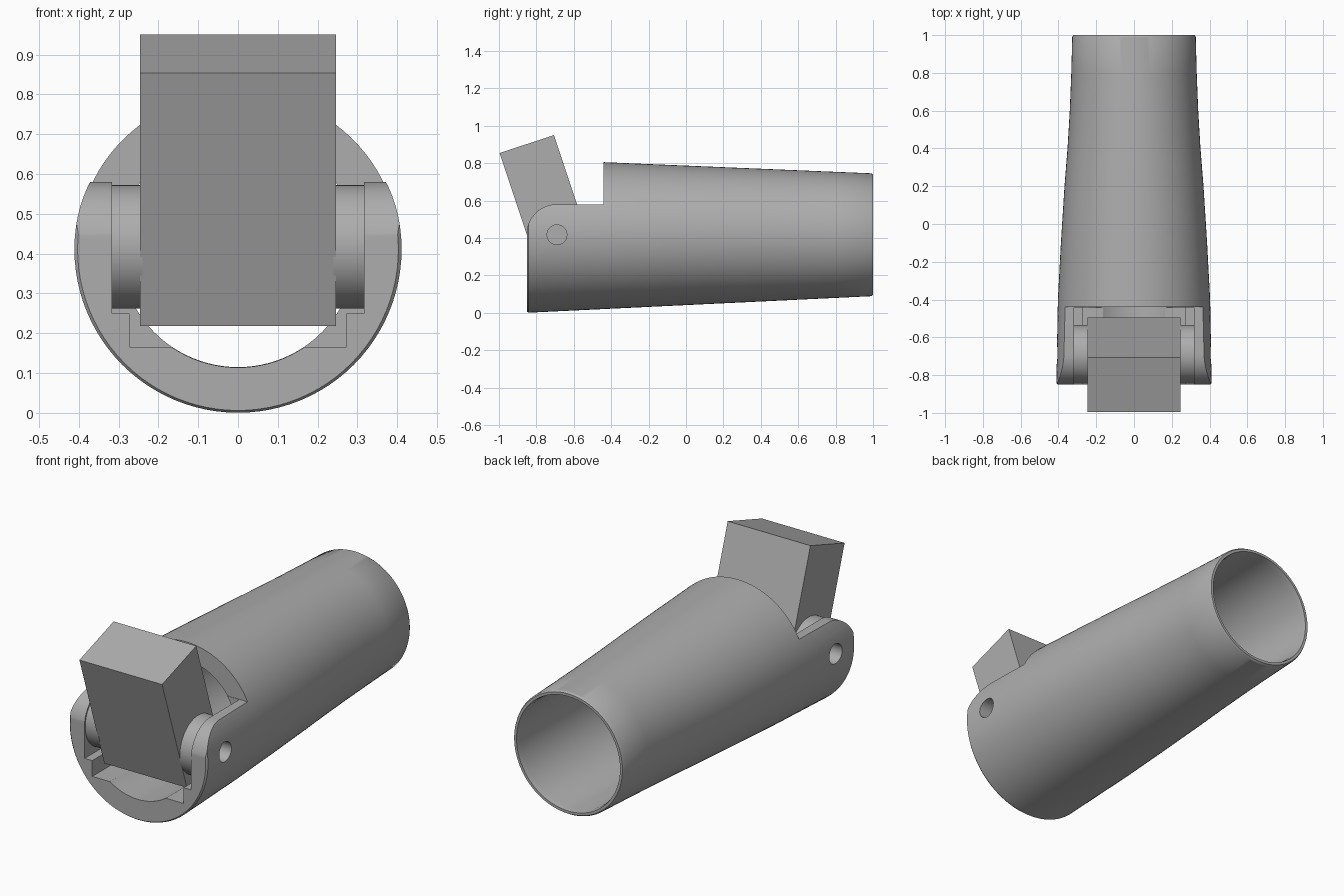
import bpy, bmesh
from math import sin, cos, pi, radians
from mathutils import Matrix, Vector

if "Cube" in bpy.data.objects:
    bpy.data.objects.remove(bpy.data.objects["Cube"], do_unlink=True)

grey = bpy.data.materials.new("plain grey")
grey.use_nodes = True
colour = (0.42, 0.42, 0.42, 1)
grey.diffuse_color = colour
grey.node_tree.nodes["Principled BSDF"].inputs["Base Color"].default_value = colour

PIVOT_Y, PIVOT_Z = -0.69, 0.417
FRONT, BACK, NOTCH = -0.85, 1.0, -0.44


def finish(bm, name):
    bmesh.ops.recalc_face_normals(bm, faces=bm.faces)
    mesh = bpy.data.meshes.new(name)
    bm.to_mesh(mesh)
    bm.free()
    mesh.materials.append(grey)
    obj = bpy.data.objects.new(name, mesh)
    bpy.context.collection.objects.link(obj)
    return obj


def prism(name, outline, x0, x1):
    """Extrude a (y, z) outline along x."""
    bm = bmesh.new()
    face = bm.faces.new([bm.verts.new((x0, y, z)) for y, z in outline])
    ext = bmesh.ops.extrude_face_region(bm, geom=[face])
    moved = [g for g in ext["geom"] if isinstance(g, bmesh.types.BMVert)]
    bmesh.ops.translate(bm, verts=moved, vec=(x1 - x0, 0, 0))
    return finish(bm, name)


def disc(radius, sides=64):
    return [(PIVOT_Y + radius * cos(2 * pi * i / sides),
             PIVOT_Z + radius * sin(2 * pi * i / sides)) for i in range(sides)]


def box(name, hx, y0, y1, z0, z1):
    return prism(name, [(y0, z0), (y1, z0), (y1, z1), (y0, z1)], -hx, hx)


def cut(obj, cutters):
    bpy.context.view_layer.objects.active = obj
    for cutter in cutters:
        mod = obj.modifiers.new("cut", "BOOLEAN")
        mod.operation = "DIFFERENCE"
        mod.solver = "EXACT"
        mod.object = cutter
        bpy.ops.object.modifier_apply(modifier=mod.name)


def smooth(obj, angle=30):
    bpy.ops.object.select_all(action="DESELECT")
    obj.select_set(True)
    bpy.context.view_layer.objects.active = obj
    bpy.ops.object.shade_smooth_by_angle(angle=radians(angle))


# Hollow tapered sleeve: outer rings front to back, then the bore back to front
stations = [(FRONT, .403), (FRONT + .008, .411), (-.4, .403), (-.1, .387), (.2, .368),
            (.4, .352), (.6, .340), (.8, .332), (.99, .327), (BACK, .322)]
rings = []
for y, w in stations:
    t = (y - FRONT) / (BACK - FRONT)
    h = .411 - .083 * t
    if y in (FRONT, BACK):
        h -= .006
    rings.append((y, w, h, .411 + .006 * t))
rings += [(BACK, .308, .308, .417), (.97, .302, .302, .417),
          (NOTCH, .297, .297, .412), (FRONT, .297, .297, .411)]
SEG = 96
bm = bmesh.new()
loops = [[bm.verts.new((w * cos(2 * pi * i / SEG), y, cz + h * sin(2 * pi * i / SEG)))
          for i in range(SEG)] for y, w, h, cz in rings]
for a, b in zip(loops, loops[1:] + loops[:1]):
    for i in range(SEG):
        j = (i + 1) % SEG
        bm.faces.new((a[i], a[j], b[j], b[i]))
sleeve = finish(bm, "sleeve")

# Notch above the ears, with their rounded front corners
EAR = .163
arc = [(PIVOT_Y - EAR * cos(a), PIVOT_Z + EAR * sin(a))
       for a in (pi / 2 * i / 16 for i in range(17))]
notch = prism("notch_cutter",
              [(-1.1, PIVOT_Z)] + arc + [(NOTCH, PIVOT_Z + EAR), (NOTCH, 1.1), (-1.1, 1.1)],
              -.6, .6)
# Stepped slot between the ears and the pin hole through them
slot = box("slot_cutter", .317, -1.1, NOTCH - .002, .25, 1)
step = box("step_cutter", .272, -1.1, NOTCH - .002, .165, 1)
hole = prism("hole_cutter", disc(.053, 40), -.6, .6)
cut(sleeve, [notch, slot, step, hole])
smooth(sleeve)

# Pivot collars either side of the block
for side, s in (("left", 1), ("right", -1)):
    collar = prism(side + "_collar", disc(.155), s * .24, s * .319)
    cut(collar, [hole])
    smooth(collar)

for cutter in (notch, slot, step, hole):
    bpy.data.objects.remove(cutter, do_unlink=True)

# Tilted block hinged on the pivot
down, across = Vector((.315, -.949)), Vector((.949, .315))
pivot = Vector((PIVOT_Y, PIVOT_Z))
outline = [pivot + down * d + across * a
           for d, a in ((-.511, -.153), (-.511, .153), (.159, .153), (.159, -.153))]
prism("tilted_block", [tuple(p) for p in outline], -.246, .246)
